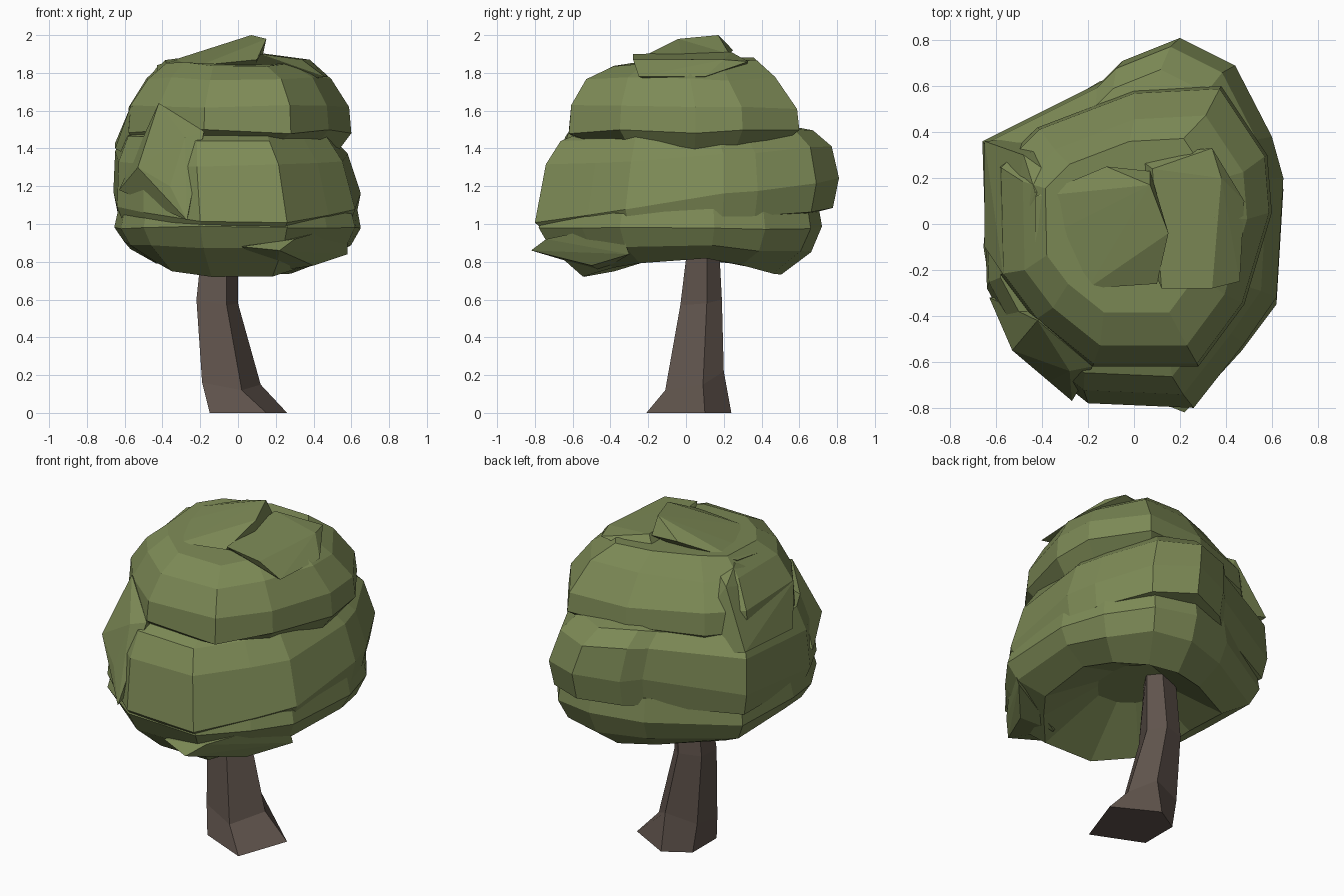
import bpy, bmesh, random
random.seed(4)

def material(name, col):
    m = bpy.data.materials.new(name)
    m.diffuse_color = (*col, 1)
    return m

LEAF = material("leaf green", (0.205, 0.255, 0.093))
BARK = material("bark brown", (0.117, 0.088, 0.073))

def finish(bm, name, mat):
    bmesh.ops.recalc_face_normals(bm, faces=bm.faces)
    me = bpy.data.meshes.new(name)
    bm.to_mesh(me)
    bm.free()
    me.materials.append(mat)
    ob = bpy.data.objects.new(name, me)
    bpy.context.collection.objects.link(ob)

def loft(name, rings, mat):
    bm = bmesh.new()
    vs = [[bm.verts.new(p) for p in r] for r in rings]
    n = len(vs[0])
    for a, b in zip(vs, vs[1:]):
        for i in range(n):
            j = (i + 1) % n
            bm.faces.new((a[i], a[j], b[j], b[i]))
    bm.faces.new(vs[0])
    bm.faces.new(vs[-1])
    finish(bm, name, mat)

def tier(name, outline, profile, jitter=0.012):
    """Leaf layer: outline scaled per (z, scale, dx, dy, tilt along y, bend by |y|)."""
    rings = []
    for z, s, dx, dy, tilt, bend in profile:
        rings.append([(x * s + dx, y * s + dy,
                       z + tilt * y + bend * abs(y) + random.uniform(-jitter, jitter))
                      for x, y in outline])
    loft(name, rings, LEAF)

def hull(name, pts):
    bm = bmesh.new()
    for p in pts:
        bm.verts.new(p)
    r = bmesh.ops.convex_hull(bm, input=bm.verts)
    bmesh.ops.delete(bm, geom=list({v for v in r["geom_interior"] if isinstance(v, bmesh.types.BMVert)}),
                     context='VERTS')
    finish(bm, name, LEAF)

# Trunk: five-sided, flared and leaning
T = [[(-.15, -.08, 0), (.15, -.21, 0), (.26, .10, 0), (0, .24, 0), (-.15, .15, 0)],
     [(-.19, -.03, .16), (.02, -.11, .12), (.12, .09, .15), (0, .20, .22), (-.18, .15, .18)],
     [(-.22, .02, .60), (-.06, -.03, .57), (0, .11, .58), (-.08, .19, .60), (-.21, .15, .6)],
     [(-.18, .05, .98), (-.06, .02, .98), (0, .11, .98), (-.06, .17, .98), (-.17, .15, .98)]]
loft("trunk", T, BARK)

# Lower skirt with a hollow underside
tier("lower_leaves",
     [(-.2, -.77), (.26, -.78), (.47, -.55), (.62, -.35), (.65, .15), (.57, .42), (.40, .66),
      (.15, .72), (-.15, .62), (-.62, .34), (-.655, -.1), (-.62, -.32), (-.5, -.54)],
     [(.93, .28, 0, 0, 0, 0), (.83, .70, 0, 0, 0, -.13), (.90, .92, 0, 0, -.02, -.06),
      (.98, 1, 0, 0, 0, 0), (1.08, .97, 0, 0, .05, 0), (1.12, .6, 0, 0, 0, 0)])

# Main middle mass, rising toward the back
tier("middle_leaves",
     [(-.2, -.78), (.26, -.80), (.48, -.52), (.62, -.32), (.65, .2), (.60, .38), (.44, .69),
      (.2, .81), (-.05, .71), (-.14, .62), (-.66, .36), (-.64, -.28), (-.5, -.54)],
     [(1.0, .6, 0, 0, 0, 0), (1.03, .96, 0, 0, .06, 0), (1.13, 1, 0, 0, .14, 0),
      (1.36, .94, -.03, .01, .07, 0), (1.47, .83, -.05, 0, .03, 0), (1.55, .5, 0, 0, 0, 0)])

# Upper mass overhanging the middle on the right and front
tier("upper_leaves",
     [(-.18, -.62), (.28, -.62), (.48, -.35), (.6, .05), (.58, .3), (.38, .60), (.0, .58),
      (-.42, .42), (-.59, .25), (-.58, -.22), (-.43, -.42)],
     [(1.4, .5, 0, 0, 0, 0), (1.36, .86, -.01, 0, 0, .12), (1.49, 1, 0, 0, 0, 0),
      (1.62, .98, 0, 0, 0, 0), (1.77, .82, 0, -.02, 0, 0), (1.86, .62, -.02, 0, .03, 0)])

# Left shoulder and front left clump
hull("left_shoulder", [(-.65, .36, 1.43), (-.65, -.1, 1.4), (-.57, -.22, 1.62), (-.43, -.35, 1.66),
                       (-.43, .14, 1.83), (-.48, .3, 1.76), (-.2, .1, 1.84), (-.3, -.3, 1.2), (-.2, .4, 1.3)])
hull("front_left_clump", [(-.27, -.77, 1.02), (-.18, -.62, 1.49), (-.28, -.64, 1.46), (-.36, -.68, 1.2),
                          (-.53, -.55, 1.3), (-.42, -.42, 1.64), (-.63, -.32, 1.18), (-.2, -.3, 1.3)])

# Petal-like fold at the front right rim
hull("front_fold", [(.22, -.82, .86), (.02, -.74, .88), (.3, -.74, .92), (.58, -.36, 1.0),
                    (.58, -.3, .84), (.4, -.5, .78), (.2, -.45, .75), (.1, -.5, .9)])

# Crest: slab sloping down to the left
hull("crown_crest", [(.07, .17, 2.0), (.15, -.04, 1.98), (.10, -.26, 1.87), (.07, .23, 1.9),
                     (-.43, -.08, 1.81), (-.43, .12, 1.84), (-.12, .25, 1.92), (-.2, -.28, 1.84),
                     (.1, 0, 1.75), (-.3, 0, 1.7)])
# Low plate right of the crest
hull("crown_plate", [(.12, -.28, 1.9), (.34, -.28, 1.87), (.38, .2, 1.87), (.34, .33, 1.86), (.08, .24, 1.91),
                     (.48, .1, 1.78), (.46, -.25, 1.78), (0, 0, 1.7), (0, .3, 1.8)])
